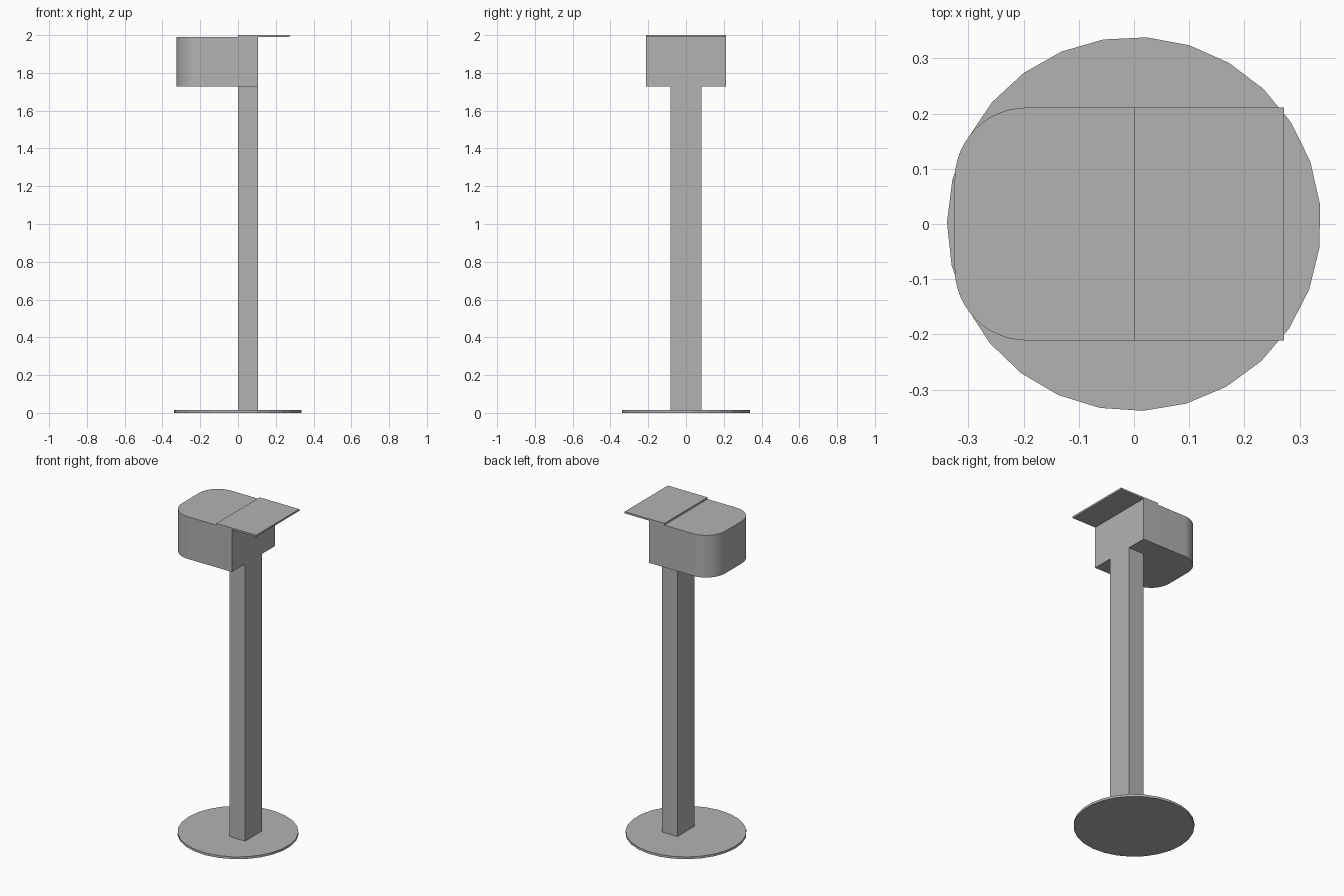
import bpy
import bmesh
import math

if "Cube" in bpy.data.objects:
    bpy.data.objects.remove(bpy.data.objects["Cube"], do_unlink=True)

grey = bpy.data.materials.new("plain grey")
grey.use_nodes = True
colour = (0.45, 0.45, 0.45, 1)
grey.diffuse_color = colour
grey.node_tree.nodes["Principled BSDF"].inputs["Base Color"].default_value = colour


def extrude_outline(name, outline, bottom, top, smooth=False):
    """Solid made by raising a flat outline from bottom to top."""
    bm = bmesh.new()
    face = bm.faces.new([bm.verts.new((x, y, bottom)) for x, y in outline])
    raised = bmesh.ops.extrude_face_region(bm, geom=[face])["geom"]
    verts = [v for v in raised if isinstance(v, bmesh.types.BMVert)]
    bmesh.ops.translate(bm, verts=verts, vec=(0, 0, top - bottom))
    bmesh.ops.recalc_face_normals(bm, faces=bm.faces)
    mesh = bpy.data.meshes.new(name)
    bm.to_mesh(mesh)
    bm.free()
    mesh.materials.append(grey)
    obj = bpy.data.objects.new(name, mesh)
    bpy.context.collection.objects.link(obj)
    if smooth:
        bpy.ops.object.select_all(action="DESELECT")
        obj.select_set(True)
        bpy.context.view_layer.objects.active = obj
        bpy.ops.object.shade_smooth_by_angle(angle=math.radians(30))
    return obj


def rectangle(x0, x1, y0, y1):
    return [(x0, y0), (x1, y0), (x1, y1), (x0, y1)]


def arc(cx, cy, radius, start, end, steps):
    angles = [math.radians(start + (end - start) * i / steps) for i in range(steps + 1)]
    return [(cx + radius * math.cos(a), cy + radius * math.sin(a)) for a in angles]


# Round foot
SIDES = 27
foot = arc(0, 0, 0.339, 179.5, 539.5, SIDES)[:-1]
extrude_outline("base_disc", foot, 0, 0.014)

# Upright column
FACE = 0.107  # side shared by the column and the head
extrude_outline("post", rectangle(0, FACE, -0.083, 0.083), 0.014, 1.728)

# Head with two rounded corners
HALF, RADIUS, END = 0.211, 0.13, -0.325
cx, cy = END + RADIUS, HALF - RADIUS
head = [(FACE, -HALF), (FACE, HALF)]
head += arc(cx, cy, RADIUS, 90, 180, 12)
head += arc(cx, -cy, RADIUS, 180, 270, 12)
extrude_outline("head", head, 1.728, 1.989, smooth=True)

# Thin overhanging top plate
extrude_outline("top_plate", rectangle(0, 0.272, -HALF, HALF), 1.989, 2.0)
